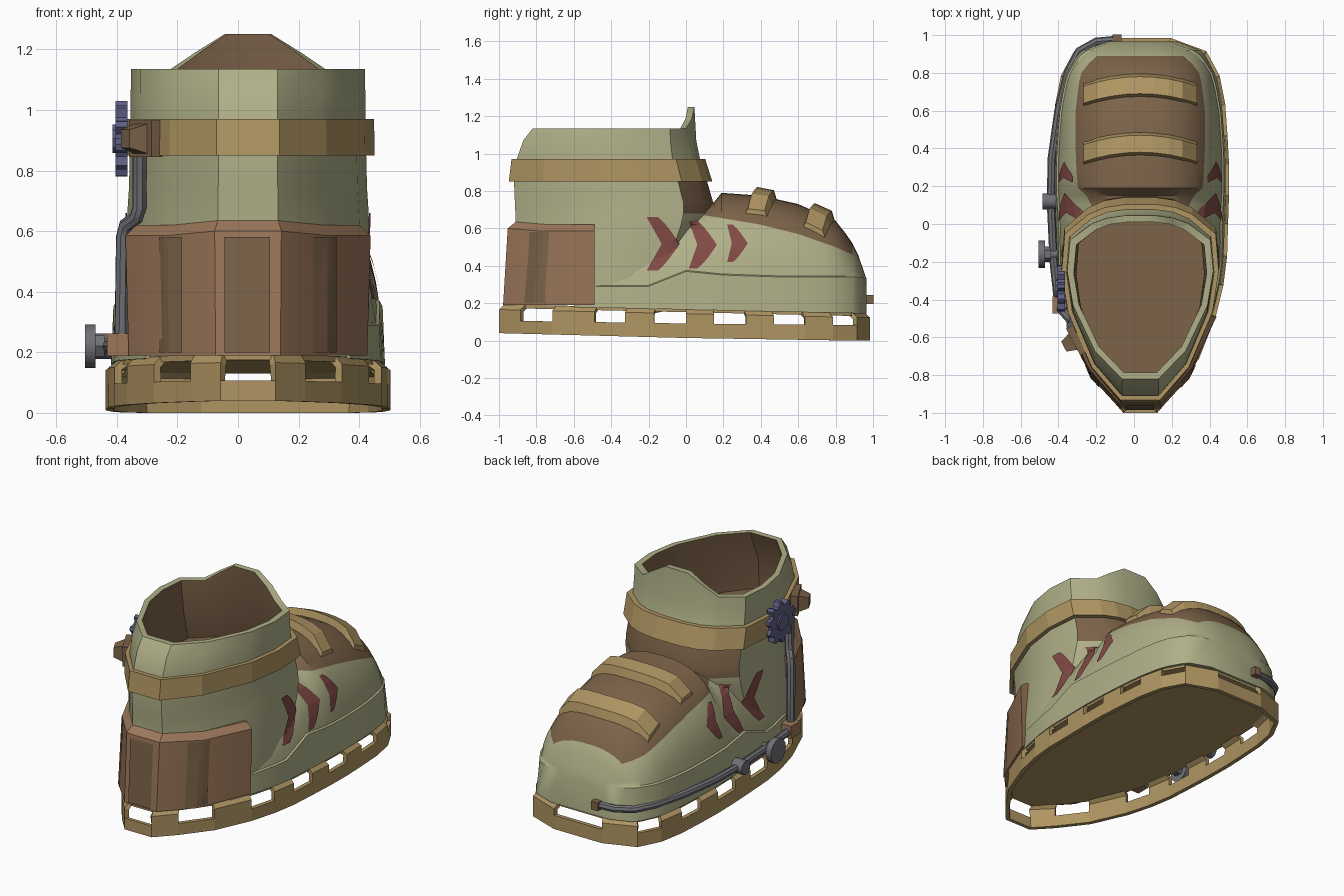
import bpy, bmesh, math
from mathutils import Vector, Matrix
from mathutils.bvhtree import BVHTree

if "Cube" in bpy.data.objects:
    bpy.data.objects.remove(bpy.data.objects["Cube"])

CX = 0.033  # the boot's own centre line

def mat(name, r, g, b):
    m = bpy.data.materials.new(name)
    lin = [((c / 255 + 0.055) / 1.055) ** 2.4 for c in (r, g, b)]
    m.diffuse_color = (*lin, 1)
    m.use_nodes = True
    m.node_tree.nodes["Principled BSDF"].inputs["Base Color"].default_value = m.diffuse_color
    return m

OLIVE = mat("olive_leather", 176, 176, 137)
BROWN = mat("dark_brown", 124, 99, 73)
HEEL = mat("heel_brown", 156, 119, 90)
TAN = mat("tan", 175, 149, 98)
RED = mat("dull_red", 130, 74, 70)
GREY = mat("pipe_grey", 112, 113, 118)
BLUE = mat("gear_blue", 94, 94, 132)

def lerp(tab, t):
    """Piecewise linear lookup; rows are (key, value, ...)."""
    if t <= tab[0][0]: return tab[0][1:]
    for a, b in zip(tab, tab[1:]):
        if t <= b[0]:
            k = (t - a[0]) / (b[0] - a[0])
            return tuple(p + (q - p) * k for p, q in zip(a[1:], b[1:]))
    return tab[-1][1:]

def make(name, verts, faces, mats, idx=None, smooth=None, recalc=True, out=None):
    me = bpy.data.meshes.new(name)
    me.from_pydata(verts, [], faces)
    for m in mats: me.materials.append(m)
    if idx: me.polygons.foreach_set("material_index", idx)
    bm = bmesh.new(); bm.from_mesh(me)
    if recalc: bmesh.ops.recalc_face_normals(bm, faces=bm.faces)
    if out:
        bm.normal_update()
        for f in bm.faces:
            if f.normal.dot(out) < 0: f.normal_flip()
    bm.to_mesh(me); bm.free()
    ob = bpy.data.objects.new(name, me)
    bpy.context.collection.objects.link(ob)
    if smooth:
        bpy.ops.object.select_all(action='DESELECT')
        ob.select_set(True); bpy.context.view_layer.objects.active = ob
        bpy.ops.object.shade_smooth_by_angle(angle=math.radians(smooth))
    return ob

def loft(name, rings, mats, cyclic=False, rule=None, smooth=None):
    """Skin closed rings; rule(i, j) gives the material index."""
    n, m = len(rings[0]), len(rings)
    verts = [p for r in rings for p in r]
    faces, idx = [], []
    for i in range(m if cyclic else m - 1):
        for j in range(n):
            a, b, k = i * n, (i + 1) % m * n, (j + 1) % n
            faces.append((a + j, a + k, b + k, b + j))
            idx.append(rule(i, j) if rule else 0)
    if not cyclic:
        faces += [tuple(range(n)), tuple(range((m - 1) * n, m * n))]
        idx += [0, rule(m - 2, 0) if rule else 0]
    return make(name, verts, faces, mats, idx, smooth)

# ---- sole frame: band with posts and open windows ----
half = [(.09, -1), (.19, -.885), (.31, -.715), (.40, -.49), (.44, -.325), (.46, -.17), (.465, 0),
        (.47, .15), (.47, .32), (.462, .47), (.45, .635), (.42, .785), (.35, .915), (.16, .985)]
sole = half + [(-x, y) for x, y in reversed(half)]
top_z = lambda y: .172 - .022 * y
low_z = lambda y: lerp([(-1, .04), (0, .014), (.9, 0)], y)[0]
n = len(sole)
rows = [[(CX + x, y, low_z(y)) for x, y in sole],
        [(CX + x, y, low_z(y) * .6 + .083) for x, y in sole],
        [(CX + x, y, top_z(y) - .028) for x, y in sole],
        [(CX + x * .93, y * .97, top_z(y)) for x, y in sole]]
faces = []
for i in range(n):
    k = (i + 1) % n
    for r in range(3 if i % 2 == 0 and i != n - 1 else 1):
        if i % 2 == 0 or r == 0:
            faces.append((r * n + i, r * n + k, r * n + n + k, r * n + n + i))
frame = make("sole_frame", sum(rows, []), faces, [TAN], recalc=False)
sd = frame.modifiers.new("thick", 'SOLIDIFY'); sd.thickness = .025; sd.offset = -1
loft("sole_plate", [[(CX + x * .94, y * .965, top_z(y) + d) for x, y in sole] for d in (-.02, 0)], [TAN])

# ---- foot: arched sections from ankle to toe ----
width = [(y, x - .028) for x, y in half]
H = [(-.6, .5), (-.1, .66), (0, .72), (.1, .73), (.15, .74), (.19, .79), (.4, .775), (.6, .73), (.8, .64),
     (.88, .54), (.92, .46), (.965, .33)]
ZB = [(-.03, .68), (.1, .67), (.4, .62), (.6, .57), (.8, .5), (.89, .46)]
ZF = [(-.5, .29), (-.2, .29), (0, .37), (.2, .35), (.5, .34), (.96, .34)]
ys = [-.6, -.45, -.3, -.2, -.1, -.04, 0, .05, .1, .15, .19, .3, .4, .5, .6, .7, .75, .8, .85, .89, .92, .945, .965]
rings = []
for y in ys:
    w, h, z0 = lerp(width, y)[0], lerp(H, y)[0], top_z(y) - .006
    zf = min(lerp(ZF, y)[0], h - .04)
    zb = max(min(lerp(ZB, y)[0], h - .02), zf + .012)
    fx = lambda z: w * (1 - min(1, max(0, (z - z0) / (h - z0))) ** 2.6) ** (1 / 2.6)
    zs = [zf + .006 + (zb - zf - .006) * k / 4 for k in range(5)]
    zs += [zb + (h - zb) * k for k in (.3, .55, .75, .9, .975)]
    prof = [(w + .01, z0), (max(fx(zf), w * .8) + .01, zf)] + [(fx(z), z) for z in zs]
    rings.append([(CX + x, y, z) for x, z in prof] + [(CX, y, h)] +
                 [(CX - x, y, z) for x, z in reversed(prof)])
foot = loft("foot_upper", rings, [OLIVE, BROWN], smooth=35,
            rule=lambda i, j: int(6 <= j <= 17 and ys[i] >= -.05 and ys[i + 1] <= .9))

# ---- shaft: ring outlines, raised front rim, hollow inside ----
shape = [(.25, 0), (.62, .17), (.92, .45), (1, .66), (.96, .85), (.66, .95), (.45, .985), (.2, 1)]
shape += [(-x, t) for x, t in reversed(shape)]
LV = [(.19, -.95, 0, .40), (.40, -.93, .05, .40), (.62, -.91, .13, .40), (.68, -.912, .145, .397),
      (.74, -.915, .145, .393), (.86, -.92, .11, .39), (.97, -.905, .075, .388),
      (1.07, -.87, .055, .387), (1.135, -.82, .045, .387)]

def outline(z, off=0):
    b, f, hw = lerp(LV, z)
    b, f, hw = b - off, f + off, hw + off
    return [(CX + x * hw, b + (f - b) * t, z) for x, t in shape]

def rim(off):
    lift = {5: 0, 6: .055, 7: .115}
    return [(x, y, z + lift.get(min(j, 15 - j), 0)) for j, (x, y, z) in enumerate(outline(1.135, off))]

rings = [outline(l[0]) for l in LV[:-1]] + [rim(0), rim(-.035), outline(.95, -.05), outline(.77, -.05)]
shaft = loft("shaft", rings, [OLIVE, BROWN], smooth=35,
             rule=lambda i, j: int(i >= 9 or (i in (3, 4) and 4 <= j <= 10)))

# ---- ankle strap ----
strap = [outline(.85, .002), outline(.85, .028), outline(.97, .028), outline(.97, .002)]
loft("ankle_strap", [list(c) for c in zip(*strap)], [TAN], cyclic=True)

# ---- heel counter wrapped round the back ----
def counter_point(j, z, off):
    x, y, _ = outline(z, off)[j]
    return (x, -.49 if j in (2, 13) else y, z + (.015 if j in (0, 15) and z > .5 else 0))
counter = loft("heel_counter", [[counter_point(j, z, o) for z, o in
               ((.19, .028), (.585, .04), (.62, .0), (.62, -.03), (.19, -.03))]
               for j in (2, 1, 0, 15, 14, 13)], [HEEL], smooth=25)

# ---- painted marks laid on the surface ----
def tree(*obs):
    v, f = [], []
    for o in obs:
        k = len(v)
        v += [p.co.copy() for p in o.data.vertices]
        f += [[k + i for i in p.vertices] for p in o.data.polygons]
    return BVHTree.FromPolygons(v, f)

body = tree(foot, shaft, counter)

def mark(name, z0, z1, left, right, out, material, rows=12, cols=5):
    out, verts = Vector(out), []
    for r in range(rows + 1):
        v = r / rows
        for c in range(cols + 1):
            u = left(v) + (right(v) - left(v)) * c / cols
            z = z0 + (z1 - z0) * v
            start = Vector((0, u, z)) if out.x else Vector((u, 0, z))
            hit = body.ray_cast(start + out * 3, -out)[0]
            verts.append(hit + out * .007)
    w = cols + 1
    faces = [(r * w + c, r * w + c + 1, r * w + w + c + 1, r * w + w + c)
             for r in range(rows) for c in range(cols)]
    make(name, verts, faces, [material], out=out)

chevrons = [(.375, .66, -.21, -.15, -.13, -.035), (.385, .64, .015, .06, .06, .165), (.42, .62, .22, .25, .245, .33)]
tip = lambda v: 1 - abs(2 * v - 1)
for side in (-1, 1):
    for k, (z0, z1, a, b, c, d) in enumerate(chevrons):
        mark(f"chevron_{k}_{'left' if side < 0 else 'right'}", z0, z1,
             lambda v: a + (c - a) * tip(v), lambda v: b + (d - b) * tip(v) ** .8, (side, 0, 0), RED)
for k, (a, b) in enumerate(((-.26, -.185), (-.045, .105), (.25, .325))):
    mark(f"heel_stripe_{k}", .2, .58, lambda v: a, lambda v: b, (0, -1, 0), BROWN)

# ---- two bars across the instep ----
top = tree(foot)
for name, yc in (("instep_bar_rear", .40), ("instep_bar_front", .71)):
    rings = []
    for k in range(9):
        s = k / 4 - 1
        y0, x = yc + .025 - .05 * s * s, CX + .30 * s
        ht = .045 if abs(s) < .9 else .012
        sec = []
        for dy, up in ((-.065, -.015), (-.045, ht), (.045, ht), (.065, -.015)):
            z = top.ray_cast(Vector((x * (.95 if up > 0 else 1), y0 + dy, 2)), Vector((0, 0, -1)))[0].z
            sec.append((x, y0 + dy, z + up))
        rings.append(sec)
    loft(name, rings, [TAN])

# ---- pipe along the left side ----
def pipe(name, pts, r):
    cu = bpy.data.curves.new(name, 'CURVE'); cu.dimensions = '3D'
    cu.bevel_depth = r; cu.bevel_resolution = 2; cu.use_fill_caps = True
    sp = cu.splines.new('POLY'); sp.points.add(len(pts) - 1)
    for p, q in zip(sp.points, pts): p.co = (*q, 1)
    cu.materials.append(GREY)
    ob = bpy.data.objects.new(name, cu); bpy.context.collection.objects.link(ob)
    bpy.ops.object.select_all(action='DESELECT')
    ob.select_set(True); bpy.context.view_layer.objects.active = ob
    bpy.ops.object.convert(target='MESH')
    bpy.ops.object.shade_smooth_by_angle(angle=math.radians(40))

pipe("side_pipe", [(-.09, .975, .22), (-.2, .965, .22), (-.29, .915, .22), (-.35, .8, .22), (-.40, .6, .22),
                   (-.435, .35, .22), (-.44, .12, .22), (-.425, -.2, .22), (-.40, -.43, .22)], .022)
pipe("riser_pipe", [(-.385, -.45, .23), (-.38, -.46, .58), (-.37, -.47, .62), (-.335, -.51, .645),
                    (-.325, -.52, .68), (-.325, -.52, .85), (-.335, -.54, .9)], .024)

# ---- pipe fittings, gear and clips ----
def disc(name, x0, x1, y, z, radii, material, smooth=None):
    n = len(radii)
    loft(name, [[(x, y + r * math.cos(math.tau * k / n), z + r * math.sin(math.tau * k / n))
         for k, r in enumerate(radii)] for x in (x0, x1)], [material], smooth=smooth)

disc("valve_wheel", -.505, -.47, -.16, .22, [.072] * 16, GREY, 30)
disc("valve_nut", -.47, -.44, -.16, .22, [.04] * 6, GREY)
disc("valve_stem", -.45, -.39, -.16, .22, [.026] * 10, GREY, 40)
disc("pipe_joint", -.485, -.41, .12, .22, [.042] * 12, GREY, 40)
disc("gear", -.405, -.365, -.34, .905, [.1, .125, .125, .1] * 10, BLUE)
disc("gear_hub", -.415, -.34, -.34, .905, [.05] * 10, BLUE)

def box(name, c, s, material, turn=0, taper=1):
    m = Matrix.Translation(c) @ Matrix.Rotation(math.radians(turn), 4, 'Z')
    loft(name, [[m @ Vector((e * s[0] / 2, a * k * s[1] / 2, b * k * s[2] / 2))
         for a, b in ((-1, -1), (1, -1), (1, 1), (-1, 1))] for e, k in ((-1, taper), (1, 1))], [material])

box("toe_clip", (-.09, .98, .22), (.045, .045, .05), BROWN)
box("pipe_clip", (-.395, -.43, .225), (.075, .09, .075), HEEL)
box("strap_buckle_plate", (-.305, -.615, .905), (.04, .16, .12), BROWN, 28)
box("strap_buckle", (-.345, -.635, .905), (.06, .10, .10), BROWN, 28, .6)
